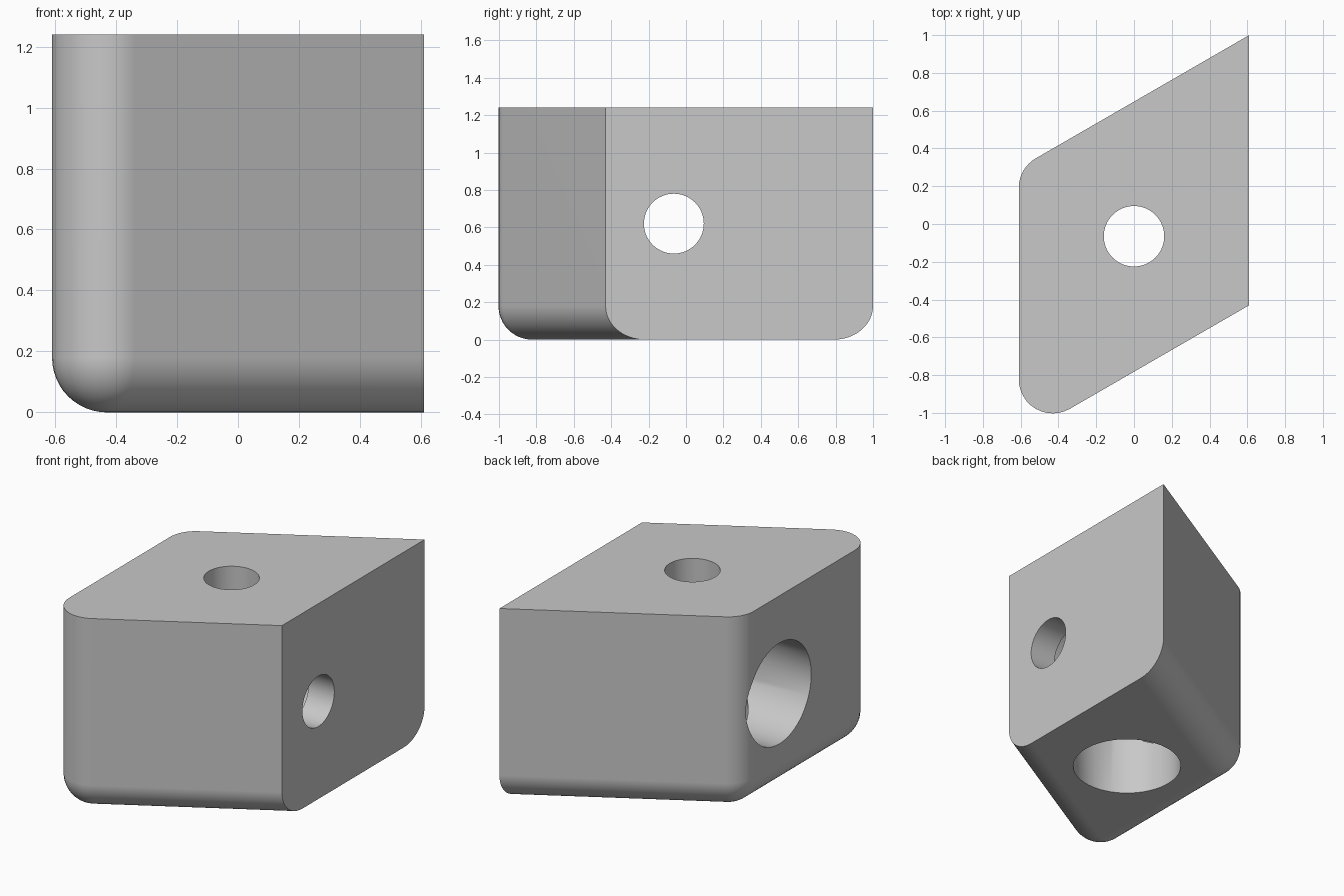
import bpy, bmesh
from math import sin, cos, tan, radians, pi
from mathutils import Vector

if "Cube" in bpy.data.objects:
    bpy.data.objects.remove(bpy.data.objects["Cube"], do_unlink=True)

HALF_W, HEIGHT, ROUND = 0.61, 1.24, 0.18
FRONT_Y, BACK_Y = -0.43, 1.0           # ends of the flat +x side
SLANT = radians(30)
HOLE_Y, MID_Z = -0.065, 0.62
SMALL_R, LARGE_R, WALL = 0.16, 0.32, 0.18
STEPS = 12

# Single grey finish
grey = bpy.data.materials.new("plain grey")
grey.use_nodes = True
colour = (0.58, 0.58, 0.58, 1)
grey.diffuse_color = colour
grey.node_tree.nodes["Principled BSDF"].inputs["Base Color"].default_value = colour


def outline(inset, z):
    """Slanted outline with two rounded corners, moved inward by inset."""
    cx = -HALF_W + ROUND
    drop = (cx - HALF_W) * tan(SLANT)
    offset = ROUND / cos(SLANT)
    back = Vector((cx, BACK_Y + drop - offset))
    front = Vector((cx, FRONT_Y + drop + offset))
    r = ROUND - inset
    pts = [Vector((HALF_W, BACK_Y - inset / cos(SLANT)))]
    for centre, start, end in ((back, pi / 2 + SLANT, pi),
                               (front, pi, 3 * pi / 2 + SLANT)):
        for i in range(STEPS + 1):
            a = start + (end - start) * i / STEPS
            pts.append(centre + r * Vector((cos(a), sin(a))))
    pts.append(Vector((HALF_W, FRONT_Y + inset / cos(SLANT))))
    return [(p.x, p.y, z) for p in pts]


# Block body: stacked outlines, rounded under three of its sides
bm = bmesh.new()
levels = [(0, HEIGHT)]
for i in range(STEPS + 1):
    a = pi / 2 * i / STEPS
    levels.append((ROUND * (1 - cos(a)), ROUND * (1 - sin(a))))
rings = [[bm.verts.new(p) for p in outline(d, z)] for d, z in levels]
count = len(rings[0])
for upper, lower in zip(rings, rings[1:]):
    for i in range(count - 1):
        bm.faces.new((upper[i], lower[i], lower[i + 1], upper[i + 1]))
bm.faces.new(rings[0])
bm.faces.new(list(reversed(rings[-1])))
# Flat slanted-end side
bm.faces.new([r[-1] for r in rings] + [r[0] for r in reversed(rings)])
bmesh.ops.remove_doubles(bm, verts=bm.verts, dist=0.0001)
bmesh.ops.recalc_face_normals(bm, faces=bm.faces)
mesh = bpy.data.meshes.new("bracket_block")
bm.to_mesh(mesh)
bm.free()
mesh.materials.append(grey)
block = bpy.data.objects.new("bracket_block", mesh)
bpy.context.collection.objects.link(block)
bpy.context.view_layer.objects.active = block


def bore(radius, start, end):
    """Cut a round hole between two points."""
    start, end = Vector(start), Vector(end)
    axis = end - start
    bpy.ops.mesh.primitive_cylinder_add(
        vertices=64, radius=radius, depth=axis.length, location=(start + end) / 2,
        rotation=axis.to_track_quat("Z", "Y").to_euler())
    cutter = bpy.context.object
    cutter.name = "bore_cutter"
    cutter.hide_render = True
    cutter.data.materials.append(grey)
    bpy.context.view_layer.objects.active = block
    mod = block.modifiers.new("bore", "BOOLEAN")
    mod.operation, mod.solver, mod.object = "DIFFERENCE", "EXACT", cutter
    bpy.ops.object.modifier_apply(modifier=mod.name)
    bpy.data.objects.remove(cutter, do_unlink=True)


# Wide bores from below and from the -x side, narrow holes through the far walls
bore(LARGE_R, (0, HOLE_Y, -0.2), (0, HOLE_Y, HEIGHT - WALL))
bore(LARGE_R, (-0.8, HOLE_Y, MID_Z), (HALF_W - WALL, HOLE_Y, MID_Z))
bore(SMALL_R, (0, HOLE_Y, MID_Z), (0, HOLE_Y, HEIGHT + 0.2))
bore(SMALL_R, (0, HOLE_Y, MID_Z), (0.8, HOLE_Y, MID_Z))

# Smooth curves, crisp edges, even flat sides
bpy.ops.object.select_all(action="DESELECT")
block.select_set(True)
bpy.context.view_layer.objects.active = block
bpy.ops.object.shade_smooth_by_angle(angle=radians(30))
weighted = block.modifiers.new("even_shading", "WEIGHTED_NORMAL")
weighted.keep_sharp = True
